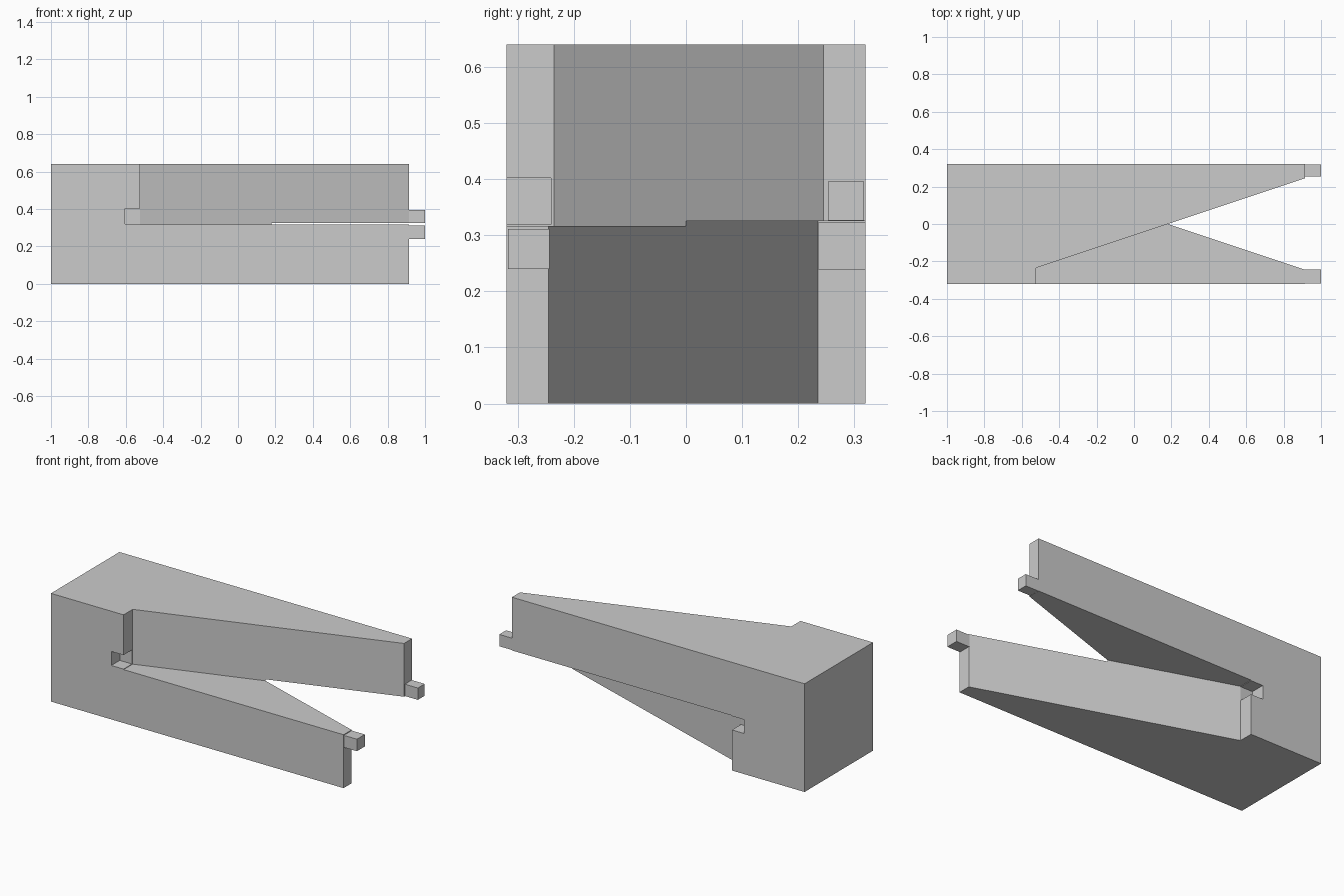
import bpy
import bmesh

cube = bpy.data.objects.get("Cube")
if cube:
    bpy.data.objects.remove(cube, do_unlink=True)

grey = bpy.data.materials.new("plain_grey")
grey.use_nodes = True
colour = (0.6, 0.6, 0.6, 1)
grey.diffuse_color = colour
grey.node_tree.nodes["Principled BSDF"].inputs["Base Color"].default_value = colour


def prism(name, outline, z0, z1):
    """Upright prism from a plan outline."""
    bm = bmesh.new()
    base = bm.faces.new([bm.verts.new((x, y, z0)) for x, y in outline])
    top = bmesh.ops.extrude_face_region(bm, geom=[base])["geom"]
    verts = [v for v in top if isinstance(v, bmesh.types.BMVert)]
    bmesh.ops.translate(bm, verts=verts, vec=(0, 0, z1 - z0))
    bmesh.ops.recalc_face_normals(bm, faces=bm.faces)
    mesh = bpy.data.meshes.new(name)
    bm.to_mesh(mesh)
    bm.free()
    mesh.materials.append(grey)
    obj = bpy.data.objects.new(name, mesh)
    bpy.context.collection.objects.link(obj)
    return obj


def box(name, x, y, z):
    return prism(name, [(x[0], y[0]), (x[1], y[0]), (x[1], y[1]), (x[0], y[1])], *z)


def combine(target, tool, operation):
    """Apply a boolean and discard the tool object."""
    mod = target.modifiers.new(tool.name, "BOOLEAN")
    mod.operation = operation
    mod.solver = "EXACT"
    mod.object = tool
    bpy.context.view_layer.objects.active = target
    bpy.ops.object.modifier_apply(modifier=mod.name)
    bpy.data.objects.remove(tool, do_unlink=True)


shoulder, end = -0.525, 0.915
beam = box("scarf_joint_beam", (-1, end), (-0.32, 0.32), (0, 0.64))

# Opposed sloping cuts leave an upper arm and a lower arm
for name, side, z in (("upper_cut", 1, (0.316, 0.8)), ("lower_cut", -1, (-0.2, 0.325))):
    wedge = [(shoulder, -0.4), (shoulder, -0.235), (1.05, 0.29), (1.05, -0.4)]
    combine(beam, prism(name, [(x, y * side) for x, y in wedge], *z), "DIFFERENCE")

# Side notches in the shoulders
combine(beam, box("front_notch", (-0.605, -0.5), (-0.4, -0.241), (0.319, 0.402)), "DIFFERENCE")
combine(beam, box("back_notch", (-0.605, -0.5), (0.236, 0.4), (0.24, 0.322)), "DIFFERENCE")

# Small tenons on the arm ends
combine(beam, box("upper_tenon", (end - 0.003, 1), (0.253, 0.317), (0.326, 0.396)), "UNION")
combine(beam, box("lower_tenon", (end - 0.003, 1), (-0.317, -0.243), (0.24, 0.311)), "UNION")
